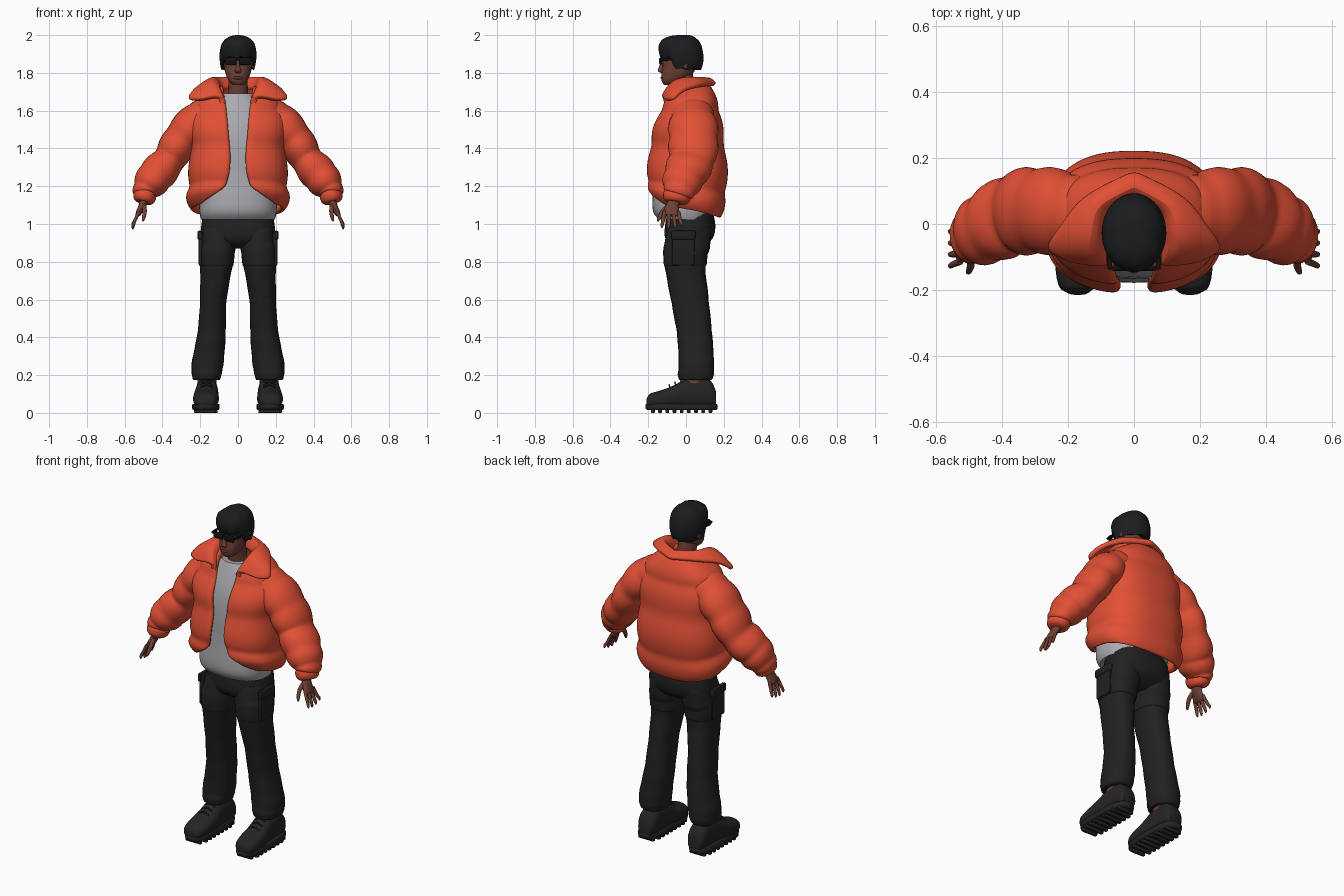
import bpy, bmesh, math
from mathutils import Vector

cube = bpy.data.objects.get("Cube")
if cube:
    bpy.data.objects.remove(cube, do_unlink=True)

X, Y, Z = Vector((1, 0, 0)), Vector((0, 1, 0)), Vector((0, 0, 1))


def material(name, colour):
    mat = bpy.data.materials.new(name)
    mat.use_nodes = True
    mat.diffuse_color = (*colour, 1)
    mat.node_tree.nodes["Principled BSDF"].inputs["Base Color"].default_value = (*colour, 1)
    return mat


ORANGE = material("orange_red_fabric", (0.76, 0.08, 0.036))
GREY = material("light_grey_cotton", (0.4, 0.4, 0.43))
CHARCOAL = material("charcoal_cloth", (0.015, 0.015, 0.015))
SHOE = material("black_leather", (0.018, 0.018, 0.018))
HAIR = material("black_hair", (0.011, 0.012, 0.013))
SKIN = material("brown_skin", (0.16, 0.052, 0.034))
LIP = material("dark_lip", (0.12, 0.035, 0.028))
GLASS = material("black_plastic", (0.006, 0.006, 0.007))


def finish(name, bm, mat, mirror=False, thickness=0, offset=-1, smooth=0):
    """Turn a bmesh into a shaded object with its modifiers."""
    bmesh.ops.recalc_face_normals(bm, faces=bm.faces)
    mesh = bpy.data.meshes.new(name)
    bm.to_mesh(mesh)
    bm.free()
    mesh.materials.append(mat)
    obj = bpy.data.objects.new(name, mesh)
    bpy.context.collection.objects.link(obj)
    bpy.ops.object.select_all(action='DESELECT')
    obj.select_set(True)
    bpy.context.view_layer.objects.active = obj
    bpy.ops.object.shade_smooth_by_angle(angle=math.radians(45))
    if mirror:
        obj.modifiers.new("mirror", 'MIRROR').use_clip = True
    if thickness:
        solid = obj.modifiers.new("thickness", 'SOLIDIFY')
        solid.thickness, solid.offset = thickness, offset
    if smooth:
        obj.modifiers.new("rounding", 'SUBSURF').levels = smooth
        obj.modifiers["rounding"].render_levels = smooth
    return obj


def skin_rows(rows, closed=True):
    """Bridge rows of points with quads; closed rows also get end caps."""
    bm = bmesh.new()
    grid = [[bm.verts.new(p) for p in row] for row in rows]
    count = len(grid[0])
    for a, b in zip(grid, grid[1:]):
        for j in range(count if closed else count - 1):
            k = (j + 1) % count
            bm.faces.new((a[j], a[k], b[k], b[j]))
    if closed:
        bm.faces.new(grid[0])
        bm.faces.new(grid[-1])
    return bm


def spline(keys, count):
    """Sample a smooth curve through rows of numbers."""
    last = len(keys) - 1
    result = []
    for i in range(count):
        s = i * last / (count - 1)
        n = min(int(s), last - 1)
        t = s - n
        quad = [keys[min(max(n + d, 0), last)] for d in (-1, 0, 1, 2)]
        result.append([b + t / 2 * (c - a + t * (2*a - 5*b + 4*c - d + t * (3*(b - c) + d - a)))
                       for a, b, c, d in zip(*quad)])
    return result


def power(value, exponent):
    return math.copysign(abs(value) ** exponent, value)


def tube(name, keys, mat, axes=None, count=20, sides=24, square=1.0,
         puffs=0, amount=0.0, warp=None, **options):
    """Loft rounded rings; each key is x, y, z and two radii."""
    samples = spline(keys, count)
    centres = [Vector(s[:3]) for s in samples]
    rows = []
    for i, s in enumerate(samples):
        if axes:
            p, q = axes
        else:
            along = (centres[min(i + 1, count - 1)] - centres[max(i - 1, 0)]).normalized()
            p = Y.cross(along).normalized()
            q = along.cross(p)
        puff = 1 + amount * (abs(math.sin(math.pi * puffs * i / (count - 1))) - 0.5)
        row = []
        for j in range(sides):
            a = math.tau * j / sides
            point = (centres[i] + p * s[3] * puff * power(math.sin(a), square)
                     - q * s[4] * puff * power(math.cos(a), square))
            row.append(warp(point, a) if warp else point)
        rows.append(row)
    return finish(name, skin_rows(rows), mat, **options)


def upright(name, keys, mat, x=0, **options):
    """Stack level rings; each key is height, half width, front and back."""
    rows = [(x, (f + b) / 2, z, w, (b - f) / 2) for z, w, f, b in keys]
    return tube(name, rows, mat, axes=(X, Y), **options)


def box(name, centre, size, mat, bevel=0.0, mirror=True):
    bm = bmesh.new()
    bmesh.ops.create_cube(bm, size=1)
    for v in bm.verts:
        v.co = Vector(c + d * e for c, d, e in zip(centre, size, v.co))
    if bevel:
        bmesh.ops.bevel(bm, geom=bm.edges[:], offset=bevel, segments=2, profile=0.5, affect='EDGES')
    return finish(name, bm, mat, mirror=mirror)


def ball(name, centre, size, mat, mirror=False):
    bm = bmesh.new()
    bmesh.ops.create_uvsphere(bm, u_segments=16, v_segments=10, radius=1)
    for v in bm.verts:
        v.co = Vector(c + d * e for c, d, e in zip(centre, size, v.co))
    return finish(name, bm, mat, mirror=mirror)


# Head and neck
upright("head", [(1.735, .025, -.115, -.06), (1.755, .047, -.128, -.02), (1.79, .064, -.13, .03),
                 (1.84, .075, -.124, .06), (1.9, .08, -.124, .07), (1.96, .06, -.09, .05)], SKIN, square=0.9)
tube("neck", [(0, .01, 1.6, .07, .06), (0, -.005, 1.7, .053, .055), (0, -.02, 1.8, .052, .055)], SKIN)
tube("nose", [(0, -.118, 1.87, .008, .008), (0, -.13, 1.83, .011, .014),
              (0, -.134, 1.81, .018, .015), (0, -.122, 1.798, .01, .006)], SKIN, axes=(X, Y), count=10, sides=12)
ball("lips", (0, -.126, 1.774), (.025, .009, .009), LIP)
ball("ear", (.082, -.005, 1.85), (.01, .02, .03), SKIN, mirror=True)


# Hair with a short fringe and a lower back
def hairline(point, a):
    front = math.cos(a)
    step = min(max((front - 0.2) / 0.4, 0), 1)
    hem = 1.82 + 0.062 * step * step * (3 - 2 * step) + 0.006 * math.sin(9 * a)
    point.z = 2 - (2 - point.z) * (2 - hem) / 0.18
    return point


upright("hair", [(2, .012, -.045, .02), (1.99, .05, -.09, .045), (1.96, .084, -.128, .075),
                 (1.91, .097, -.145, .09), (1.86, .096, -.143, .092), (1.82, .088, -.134, .08)],
        HAIR, sides=48, warp=hairline)

# Sunglasses
box("lens", (.037, -.134, 1.862), (.06, .016, .038), GLASS, bevel=0.007)
box("bridge", (0, -.136, 1.87), (.03, .01, .008), GLASS, mirror=False)
box("temple_hinge", (.073, -.118, 1.87), (.014, .04, .012), GLASS, bevel=0.003)
box("temple_arm", (.081, -.06, 1.869), (.006, .12, .009), GLASS)

# Shirt
upright("shirt", [(1.025, .195, -.145, .13), (1.06, .204, -.172, .14), (1.12, .205, -.178, .14),
                  (1.25, .2, -.168, .14), (1.4, .195, -.165, .14), (1.52, .18, -.15, .13),
                  (1.62, .14, -.115, .11), (1.69, .075, -.085, .06)], GREY, square=0.85, sides=36)

# Open jacket body: height, half width, front, back, opening half width
jacket_keys = [(1.735, .11, -.07, .13, .085), (1.66, .2, -.11, .16, .07), (1.58, .245, -.145, .18, .058),
               (1.48, .255, -.18, .195, .05), (1.36, .25, -.195, .212, .04), (1.25, .26, -.207, .212, .05),
               (1.18, .265, -.2, .2, .09), (1.115, .25, -.165, .185, .2)]
jacket_rows, total, columns = [], 36, 48
for i, (z, wide, front, back, edge) in enumerate(spline(jacket_keys, total)):
    puff = 1 + 0.07 * (abs(math.sin(math.pi * 4 * i / (total - 1))) - 0.4)
    wide, middle, depth = wide * puff, (front + back) / 2, (back - front) / 2 * puff
    start = math.asin((edge / wide) ** 1.25)
    low = min(max((1.45 - z) / 0.3, 0), 1)
    row = []
    for j in range(columns + 1):
        a = start + (math.tau - 2 * start) * j / columns
        drop = 0.085 * low * (1 - math.cos(a)) / 2
        row.append((wide * power(math.sin(a), 0.8), middle - depth * power(math.cos(a), 0.8), z - drop))
    jacket_rows.append(row)
finish("jacket_body", skin_rows(jacket_rows, closed=False), ORANGE, thickness=0.03, smooth=1)

# Fold-over collar: inner, crest and outer points from the nape to the lapel
collar_keys = [(0, .085, 1.71, 0, .115, 1.765, 0, .155, 1.735),
               (.085, .04, 1.71, .105, .055, 1.77, .145, .08, 1.73),
               (.1, -.04, 1.69, .13, -.03, 1.765, .225, -.01, 1.705),
               (.09, -.085, 1.67, .13, -.085, 1.73, .262, -.07, 1.66),
               (.075, -.115, 1.63, .1, -.12, 1.67, .2, -.105, 1.655)]
collar_rows = []
for s in spline(collar_keys, 18):
    across = spline([s[:3], s[3:6], s[6:]], 7)
    collar_rows.append([Vector(p) for p in across])
finish("collar", skin_rows(collar_rows, closed=False), ORANGE, mirror=True, thickness=0.03, offset=0, smooth=1)

# Quilted sleeves and cuffs
tube("sleeve", [(.13, .03, 1.58, .08, .1), (.2, .035, 1.555, .1, .12), (.295, .04, 1.455, .097, .13),
                (.365, .03, 1.34, .087, .122), (.44, -.01, 1.25, .096, .11), (.49, -.035, 1.18, .07, .088),
                (.5, -.045, 1.15, .05, .065)], ORANGE, mirror=True, count=48, sides=28, puffs=6, amount=0.1)
tube("cuff", [(.482, -.04, 1.175, .045, .055), (.49, -.045, 1.16, .06, .073), (.498, -.052, 1.13, .058, .07),
              (.502, -.055, 1.115, .045, .055)], ORANGE, mirror=True, count=10)

# Hands
tube("palm", [(.488, -.055, 1.15, .024, .03), (.505, -.07, 1.1, .02, .034), (.525, -.078, 1.06, .016, .042),
              (.533, -.08, 1.045, .01, .038)], SKIN, mirror=True, count=10, sides=16)
for i, finger in enumerate(("index_finger", "middle_finger", "ring_finger", "little_finger")):
    y = -0.113 + 0.024 * i
    short = (0.008, 0, 0.004, 0.016)[i]
    tube(finger, [(.525, y, 1.065, .009, .011), (.545, y - .008 + .006 * i, 1.02, .009, .01),
                  (.556, y - .014 + .011 * i, .985 + short, .008, .008),
                  (.556, y - .014 + .011 * i, .972 + short, .003, .003)], SKIN, mirror=True, count=10, sides=10)
tube("thumb", [(.5, -.075, 1.11, .012, .014), (.494, -.12, 1.07, .012, .013), (.5, -.143, 1.03, .009, .009),
               (.505, -.148, 1.015, .004, .004)], SKIN, mirror=True, count=10, sides=10)

# Trousers
upright("trouser_hips", [(1.07, .18, -.1, .14), (1.0, .193, -.11, .155), (.94, .197, -.113, .148),
                         (.9, .18, -.095, .12), (.87, .1, -.05, .07)], CHARCOAL, square=0.85)
tube("trouser_leg", [(.098, .02, .98, .09, .115), (.108, .005, .88, .095, .122), (.115, -.005, .78, .086, .108),
                     (.13, .02, .6, .07, .1), (.14, .045, .42, .075, .093), (.16, .055, .27, .084, .093),
                     (.166, .052, .2, .078, .095), (.166, .05, .175, .07, .085)],
     CHARCOAL, axes=(X, Y), mirror=True, count=44, square=0.88, puffs=9, amount=0.025)
tube("thigh_panel", [(.112, -.003, .9, .088, .105), (.112, -.003, .87, .096, .117),
                     (.115, -.004, .79, .092, .114), (.115, -.004, .775, .085, .105)],
     CHARCOAL, axes=(X, Y), mirror=True, square=0.88)
box("cargo_pocket", (.197, -.015, .87), (.026, .12, .18), CHARCOAL, bevel=0.011)
box("pocket_flap", (.203, -.015, .94), (.024, .13, .05), CHARCOAL, bevel=0.01)

# Ankles and shoes
tube("ankle", [(.165, .05, .26, .045, .05), (.165, .045, .19, .05, .06), (.165, .045, .13, .05, .06)],
     SKIN, axes=(X, Y), mirror=True, count=8)
tube("shoe_upper", [(.172, -.208, .055, .03, .02), (.172, -.19, .064, .055, .038), (.17, -.13, .072, .068, .048),
                    (.168, -.06, .085, .066, .062), (.165, 0, .102, .06, .08), (.165, .08, .108, .057, .086),
                    (.165, .135, .095, .054, .07), (.165, .16, .07, .04, .04)],
     SHOE, axes=(X, Z), mirror=True, square=0.85)
upright("shoe_sole", [(.014, .066, -.2, .158), (.022, .072, -.213, .166), (.04, .073, -.215, .168),
                      (.048, .068, -.208, .162)], SHOE, x=.17, mirror=True, square=0.7, count=8, sides=36)
for i in range(9):
    y = -0.175 + 0.038 * i
    box("sole_lug", (.17, y, .011), (.125 if 0 < i < 8 else .1, .02, .022), SHOE, bevel=0.004)
for i in range(3):
    y, z = -0.085 + 0.03 * i, 0.141 + 0.014 * i
    tube("shoe_lace", [(.135, y, z - .006, .004, .004), (.167, y - .004, z + .008, .004, .004),
                       (.199, y, z - .006, .004, .004)], SHOE, axes=(Y, Z), mirror=True, count=8, sides=8)
